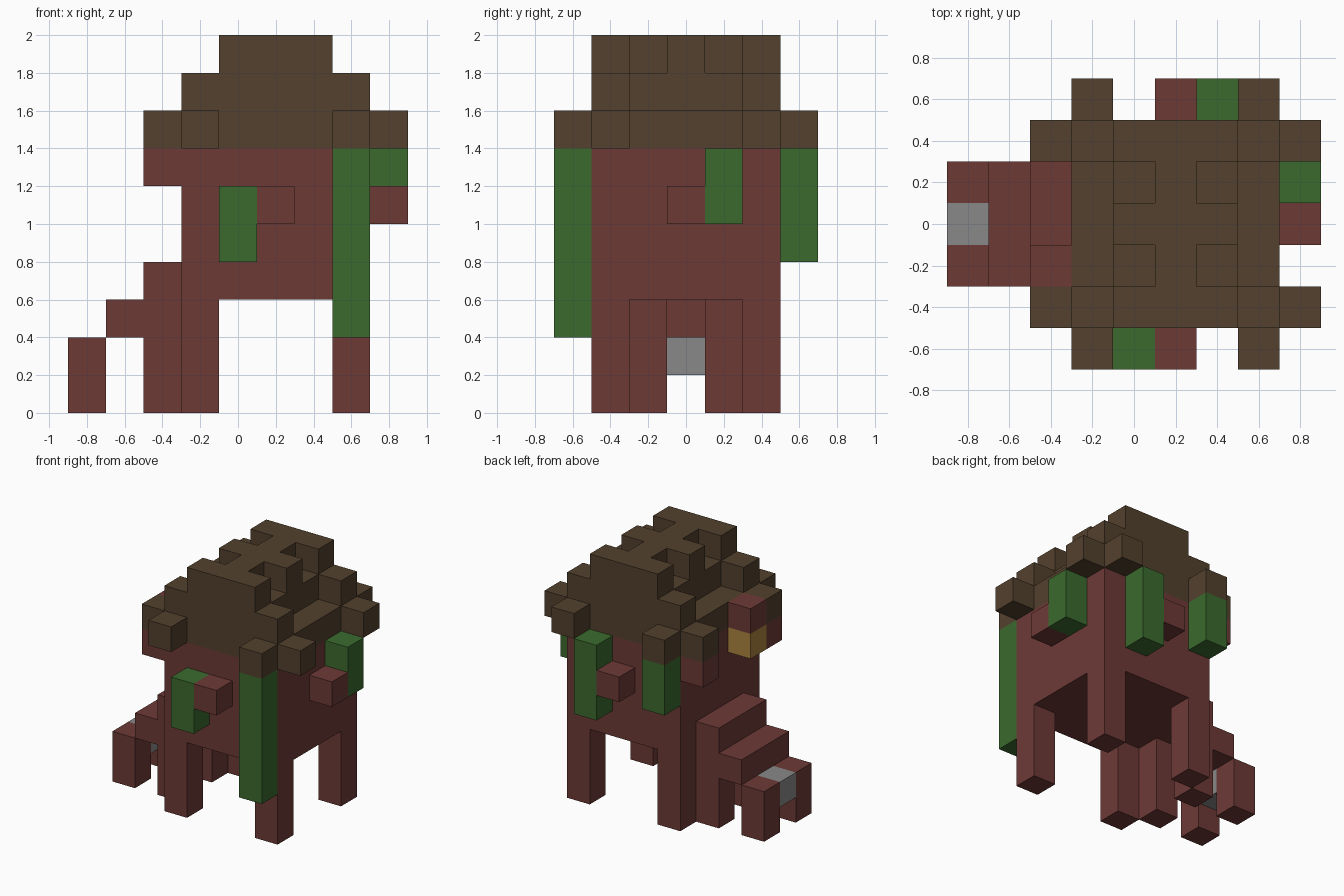
import bpy
import bmesh
from mathutils import Vector

CELL = 0.2

cube = bpy.data.objects.get("Cube")
if cube:
    bpy.data.objects.remove(cube, do_unlink=True)


def linear(v):
    v /= 255
    return v / 12.92 if v <= 0.04045 else ((v + 0.055) / 1.055) ** 2.4


def make_material(name, *rgb):
    mat = bpy.data.materials.new(name)
    mat.use_nodes = True
    colour = (*[linear(c) for c in rgb], 1.0)
    mat.diffuse_color = colour
    bsdf = mat.node_tree.nodes["Principled BSDF"]
    bsdf.inputs["Base Color"].default_value = colour
    bsdf.inputs["Roughness"].default_value = 0.9
    return mat


maroon = make_material("maroon", 109, 58, 54)
brown = make_material("brown", 83, 65, 46)
green = make_material("green", 59, 106, 46)
grey = make_material("grey", 137, 137, 137)
ochre = make_material("ochre", 170, 130, 63)

parts = {}   # part name -> material
cells = {}   # grid cell -> part name


def span(r):
    return range(r[0], r[1] + 1) if isinstance(r, tuple) else range(r, r + 1)


def block(x, y, z):
    return [(i, j, k) for i in span(x) for j in span(y) for k in span(z)]


def fill(part, mat, x, y, z):
    """Fill inclusive ranges of grid cells with one part."""
    parts[part] = mat
    for c in block(x, y, z):
        cells[c] = part


def carve(x, y, z):
    for c in block(x, y, z):
        cells.pop(c, None)


# Main body and the stepped extension on its right
fill("body", maroon, (-1, 3), (-2, 2), (3, 6))
fill("upper_step", maroon, -2, (-1, 1), 3)
fill("lower_step", maroon, -3, (-1, 1), 2)
fill("step_bridge", grey, -4, 0, 1)

# Layered canopy
fill("canopy", brown, (-1, 3), (-2, 2), (7, 8))
fill("canopy", brown, (0, 2), (-2, 2), 9)
for x in (-1, 3):
    carve(x, (-1, 1), 8)

# Parts mirrored front to back
for side, word in ((-1, "front"), (1, "back")):
    for x, end in ((-1, "right"), (3, "left")):
        fill(f"{word}_{end}_leg", maroon, x, 2 * side, (0, 2))
        fill(f"{word}_{end}_canopy_edge", brown, x, 3 * side, 7)
    fill(f"{word}_step_leg", maroon, -2, side, (0, 2))
    fill(f"{word}_step_foot", maroon, -4, side, (0, 1))
    fill(f"{word}_right_canopy_tip", brown, -2, 2 * side, 7)
    fill(f"{word}_left_canopy_tip", brown, 4, 2 * side, 7)
    fill(f"{word}_right_bracket", maroon, -2, 2 * side, 6)
    for x in (0, 2):
        carve(x, side, 9)

# Hanging vines
fill("front_long_vine", green, 3, -3, (2, 6))
fill("front_short_vine", green, 0, -3, (4, 5))
fill("left_vine", green, 4, 1, (5, 6))
fill("back_left_vine", green, 2, 3, (4, 6))
fill("back_right_vine", green, -1, 3, (5, 6))

# Small knobs beside the vines, and the lantern on the right
fill("front_knob", maroon, 1, -3, 5)
fill("left_knob", maroon, 4, 0, 5)
fill("back_knob", maroon, 1, 3, 5)
fill("lantern_cap", maroon, -2, -1, 7)
fill("lantern", ochre, -2, -1, 6)


def build(part):
    """Make one mesh from the exposed cell faces of a part."""
    bm = bmesh.new()
    for cell in [c for c, p in cells.items() if p == part]:
        centre = Vector(cell) + Vector((0, 0, 0.5))
        for axis in range(3):
            for sign in (-1, 1):
                n = Vector((0, 0, 0))
                n[axis] = sign
                if tuple(int(a + b) for a, b in zip(cell, n)) in cells:
                    continue
                u = Vector((0, 0, 0))
                u[(axis + 1) % 3] = 0.5
                v = n.cross(u)
                mid = centre + n / 2
                corners = (mid - u - v, mid + u - v, mid + u + v, mid - u + v)
                bm.faces.new([bm.verts.new(p * CELL) for p in corners])
    bmesh.ops.remove_doubles(bm, verts=bm.verts[:], dist=0.001)
    mesh = bpy.data.meshes.new(part)
    bm.to_mesh(mesh)
    bm.free()
    mesh.materials.append(parts[part])
    bpy.context.collection.objects.link(bpy.data.objects.new(part, mesh))


for name in parts:
    build(name)
